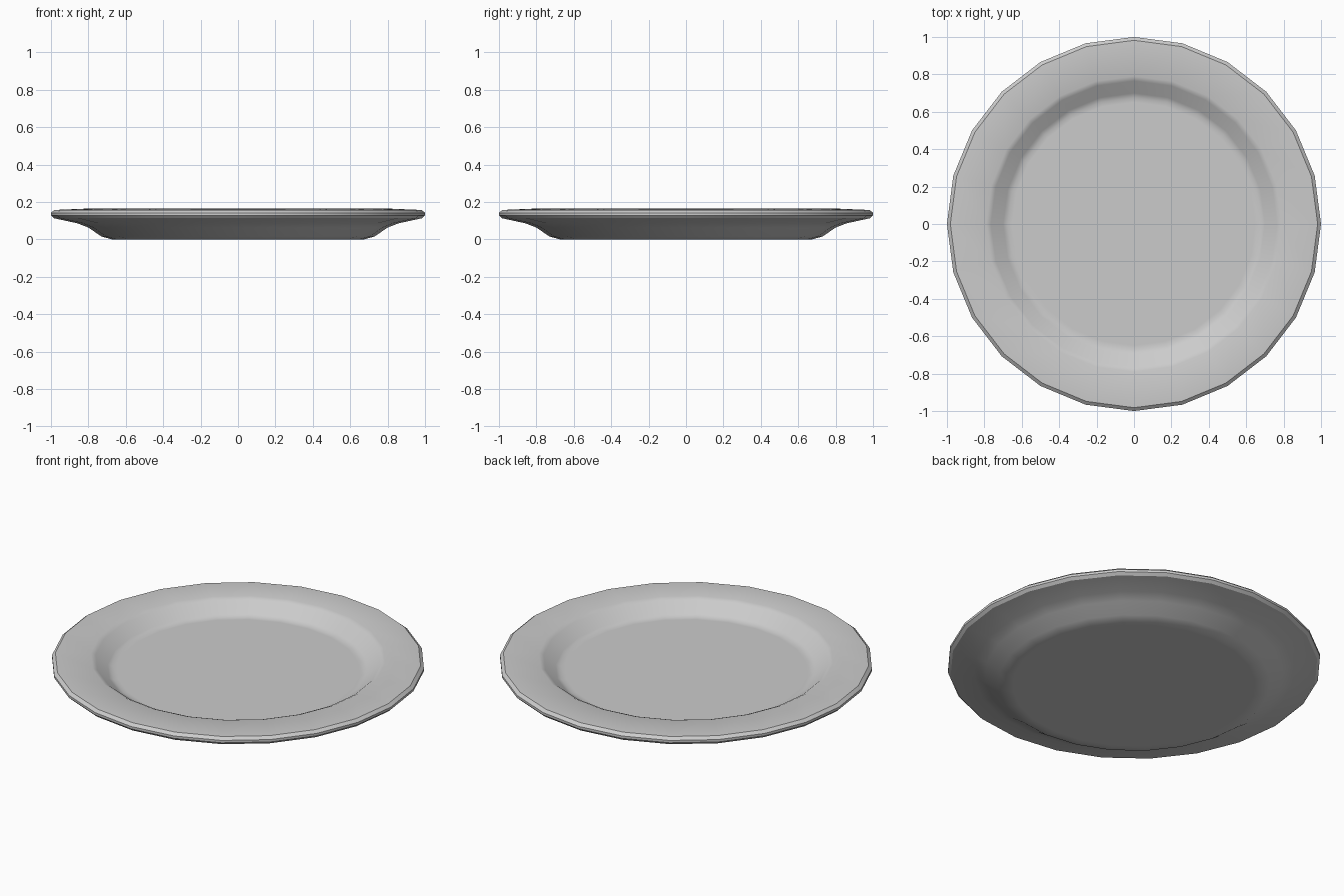
import bpy
import bmesh
import math

cube = bpy.data.objects.get("Cube")
if cube:
    bpy.data.objects.remove(cube, do_unlink=True)

SIDES = 24

# Cross-section (radius, height) from the middle of the foot round to the middle of the well
profile = [
    (0.65, 0.0), (0.675, 0.0), (0.73, 0.015), (0.80, 0.063), (0.86, 0.086),  # underside
    (0.985, 0.113), (1.0, 0.128), (1.0, 0.142), (0.982, 0.157),              # rim edge
    (0.79, 0.165), (0.765, 0.154), (0.70, 0.1), (0.675, 0.09), (0.65, 0.09), # lip and well
]

# Glazed ceramic colour
grey = bpy.data.materials.new("light_grey")
grey.use_nodes = True
colour = (0.6, 0.6, 0.6, 1.0)
grey.diffuse_color = colour
grey.node_tree.nodes["Principled BSDF"].inputs["Base Color"].default_value = colour

# Plate: rings joined by quads, capped at the foot and in the well
bm = bmesh.new()
rings = []
for radius, height in profile:
    ring = []
    for i in range(SIDES):
        angle = math.tau * i / SIDES
        ring.append(bm.verts.new((radius * math.cos(angle), radius * math.sin(angle), height)))
    rings.append(ring)

for lower, upper in zip(rings, rings[1:]):
    for i in range(SIDES):
        j = (i + 1) % SIDES
        bm.faces.new((lower[i], lower[j], upper[j], upper[i]))
bm.faces.new(list(reversed(rings[0])))
bm.faces.new(rings[-1])
bmesh.ops.recalc_face_normals(bm, faces=bm.faces)

mesh = bpy.data.meshes.new("plate")
bm.to_mesh(mesh)
bm.free()
mesh.materials.append(grey)

plate = bpy.data.objects.new("plate", mesh)
bpy.context.collection.objects.link(plate)

# Soft curves with crisp rim edges
bpy.ops.object.select_all(action="DESELECT")
plate.select_set(True)
bpy.context.view_layer.objects.active = plate
bpy.ops.object.shade_smooth_by_angle(angle=math.radians(30))
